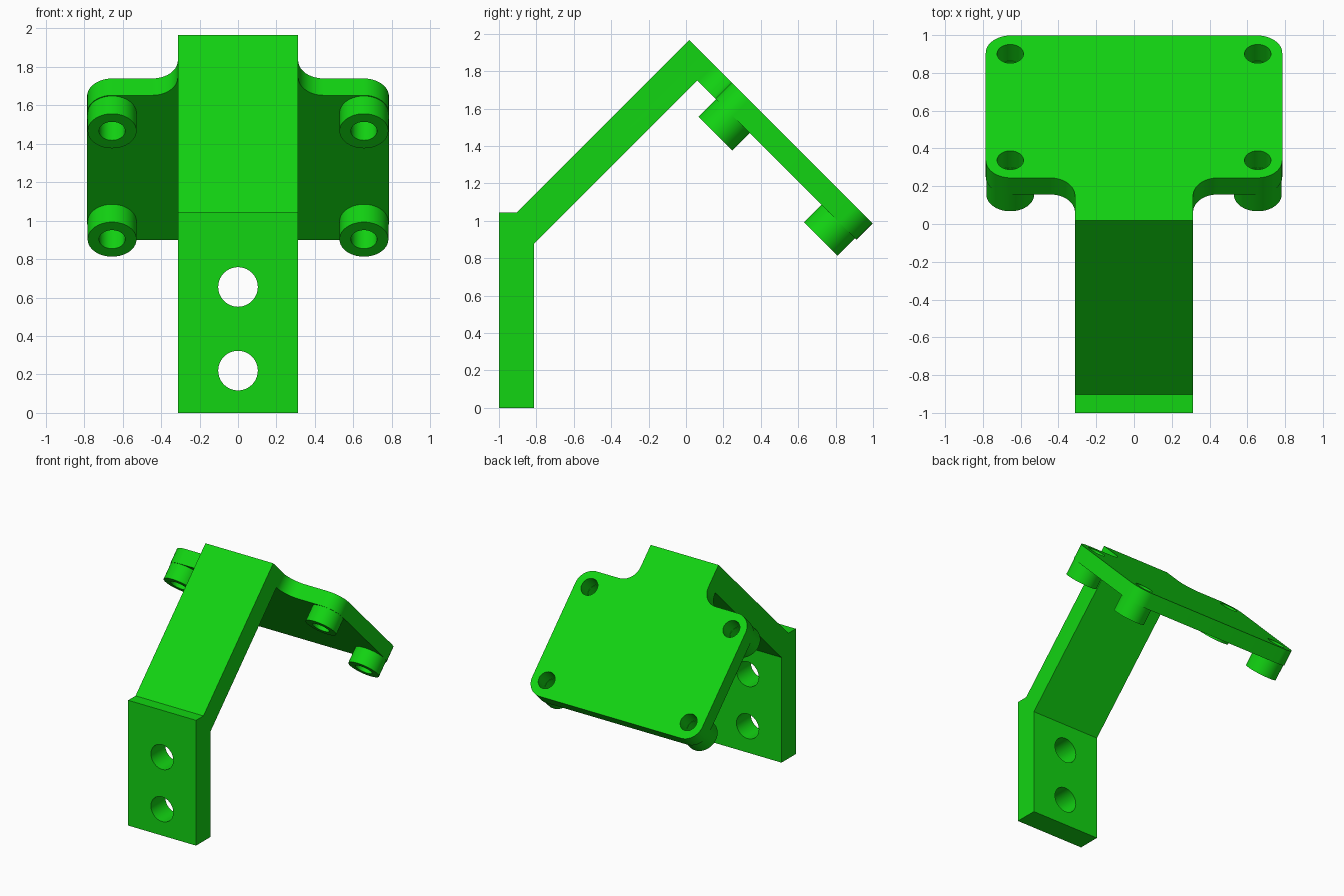
import bpy, bmesh, math
from mathutils import Matrix, Vector

if "Cube" in bpy.data.objects:
    bpy.data.objects.remove(bpy.data.objects["Cube"])

S = math.sqrt(0.5)
APEX = Vector((0, 0.018, 1.966))
W, HALF, LENGTH, THICK, R = 0.313, 0.785, 1.386, 0.124, 0.132
SHOULDER = 0.32                      # distance from apex to the wide part
BOSSES = [(sx * 0.655, u) for sx in (-1, 1) for u in (0.452, 1.249)]

# local frames: tilted plate (x, down-slope, normal) and side profile (y, z, x)
PLATE = Matrix(((1, 0, 0, APEX.x), (0, S, S, APEX.y), (0, -S, S, APEX.z), (0, 0, 0, 1)))
SIDE = Matrix(((0, 0, 1, 0), (1, 0, 0, 0), (0, 1, 0, 0), (0, 0, 0, 1)))
FRONT = Matrix(((1, 0, 0, 0), (0, 0, -1, 0), (0, 1, 0, 0), (0, 0, 0, 1)))

green = bpy.data.materials.new("bright green")
green.diffuse_color = (0.006, 0.66, 0.006, 1)
green.use_nodes = True
green.node_tree.nodes["Principled BSDF"].inputs["Base Color"].default_value = green.diffuse_color


def arc(cx, cy, r, a0, a1, n=14):
    return [(cx + r * math.cos(math.radians(a0 + (a1 - a0) * i / n)),
             cy + r * math.sin(math.radians(a0 + (a1 - a0) * i / n))) for i in range(n + 1)]


def circle(cx, cy, r, n=56):
    return arc(cx, cy, r, 0, 360, n)[:-1]


def prism(name, outline, lo, hi, frame):
    bm = bmesh.new()
    base = bm.faces.new([bm.verts.new((a, b, lo)) for a, b in outline])
    ext = bmesh.ops.extrude_face_region(bm, geom=[base], use_keep_orig=True)
    bmesh.ops.translate(bm, vec=(0, 0, hi - lo),
                        verts=[v for v in ext["geom"] if isinstance(v, bmesh.types.BMVert)])
    bm.transform(frame)
    bmesh.ops.recalc_face_normals(bm, faces=bm.faces)
    me = bpy.data.meshes.new(name)
    bm.to_mesh(me)
    bm.free()
    me.materials.append(green)
    ob = bpy.data.objects.new(name, me)
    bpy.context.collection.objects.link(ob)
    return ob


def combine(target, tool, operation):
    mod = target.modifiers.new("combine", "BOOLEAN")
    mod.object, mod.operation, mod.solver = tool, operation, "EXACT"
    bpy.context.view_layer.objects.active = target
    bpy.ops.object.modifier_apply(modifier=mod.name)
    bpy.data.objects.remove(tool)


def smooth(ob):
    bpy.ops.object.select_all(action="DESELECT")
    ob.select_set(True)
    bpy.context.view_layer.objects.active = ob
    bpy.ops.object.shade_smooth_by_angle(angle=math.radians(30))


# bent arm: upright foot and sloping beam
inner = APEX.z + APEX.y - THICK / S  # y + z on the plate underside
bracket = prism("bracket", [(-1, 0), (-0.812, 0), (-0.812, 0.877),
                            ((inner - 1.689) / 2, (inner + 1.689) / 2),
                            (APEX.y, APEX.z), (-0.903, 1.045), (-1, 1.045)], -W, W, SIDE)

# tilted plate with neck fillets and rounded corners
half = ([(W, 0)] + arc(W + R, SHOULDER - R, R, 180, 90)
        + arc(HALF - R, SHOULDER + R, R, -90, 0)
        + arc(HALF - R, LENGTH - R, R, 0, 90))
plate = prism("plate", half + [(-x, u) for x, u in reversed(half)], -THICK, 0, PLATE)
combine(bracket, plate, "UNION")

# screw holes in the plate, bolt holes in the foot
for x, u in BOSSES:
    combine(bracket, prism("cutter", circle(x, u, 0.07), -0.3, 0.1, PLATE), "DIFFERENCE")
for z in (0.22, 0.655):
    combine(bracket, prism("cutter", circle(0, z, 0.103), 0.7, 1.1, FRONT), "DIFFERENCE")

# merge coplanar faces left by the joins
bm = bmesh.new()
bm.from_mesh(bracket.data)
bmesh.ops.dissolve_limit(bm, angle_limit=math.radians(0.5), verts=bm.verts, edges=bm.edges)
bm.to_mesh(bracket.data)
bm.free()
smooth(bracket)

# hollow bosses under the plate
for x, u in BOSSES:
    boss = prism("mounting_boss", circle(x, u, 0.127), -0.255, -THICK, PLATE)
    combine(boss, prism("cutter", circle(x, u, 0.068), -0.4, 0.1, PLATE), "DIFFERENCE")
    smooth(boss)
